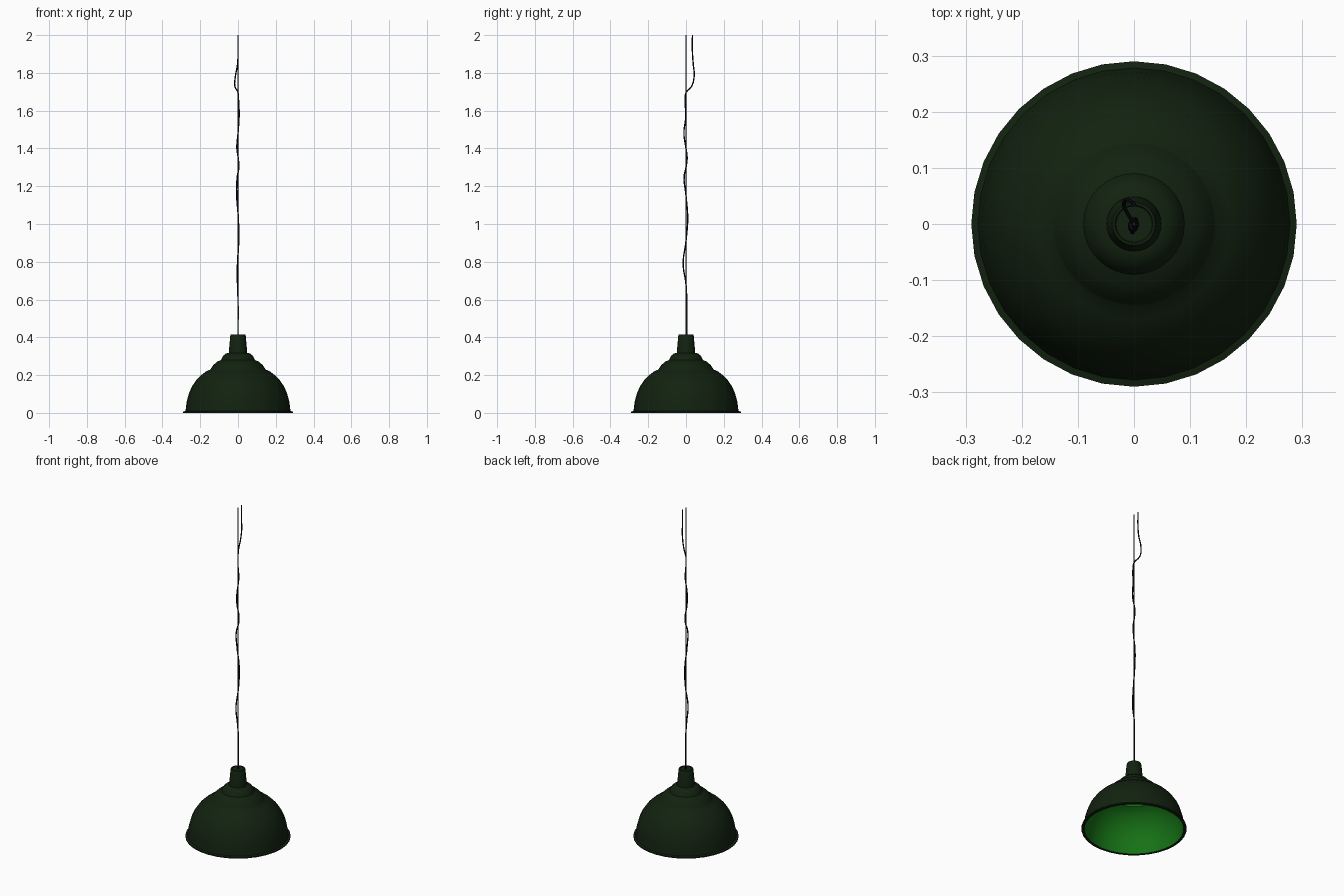
import bpy, bmesh, math

if "Cube" in bpy.data.objects:
    bpy.data.objects.remove(bpy.data.objects["Cube"])

SEG = 32


def material(name, rgb):
    m = bpy.data.materials.new(name)
    m.diffuse_color = (*rgb, 1)
    m.use_nodes = True
    m.node_tree.nodes["Principled BSDF"].inputs["Base Color"].default_value = m.diffuse_color
    return m


GREEN = material("dark_green_enamel", (0.006, 0.016, 0.005))
INNER = material("bright_green_enamel", (0.008, 0.17, 0.008))
BLACK = material("black_cord", (0.003, 0.003, 0.004))
STEEL = material("dark_steel", (0.02, 0.022, 0.035))


def lathe(name, profile, mats, inner_from=None):
    """Revolve a closed (r, z) profile; ends on the axis become poles."""
    bm = bmesh.new()
    rings = []
    for r, z in profile:
        if r == 0:
            rings.append([bm.verts.new((0, 0, z))] * SEG)
        else:
            rings.append([bm.verts.new((r * math.cos(2 * math.pi * i / SEG),
                                        r * math.sin(2 * math.pi * i / SEG), z))
                          for i in range(SEG)])
    for k in range(len(rings) - 1):
        a, b = rings[k], rings[k + 1]
        for i in range(SEG):
            j = (i + 1) % SEG
            f = bm.faces.new(list(dict.fromkeys((a[i], a[j], b[j], b[i]))))
            f.material_index = int(inner_from is not None and k >= inner_from)
    bmesh.ops.recalc_face_normals(bm, faces=bm.faces)
    me = bpy.data.meshes.new(name)
    bm.to_mesh(me)
    bm.free()
    for m in mats:
        me.materials.append(m)
    ob = bpy.data.objects.new(name, me)
    bpy.context.collection.objects.link(ob)
    bpy.ops.object.select_all(action='DESELECT')
    ob.select_set(True)
    bpy.context.view_layer.objects.active = ob
    bpy.ops.object.shade_smooth_by_angle(angle=math.radians(35))
    return ob


def tube(name, points, radius, mat, kind='POLY'):
    """Round cable along a path, smooth when kind is NURBS."""
    cu = bpy.data.curves.new(name, 'CURVE')
    cu.dimensions = '3D'
    cu.bevel_depth = radius
    cu.bevel_resolution = 2
    cu.use_fill_caps = True
    cu.resolution_u = 6
    sp = cu.splines.new(kind)
    if kind == 'BEZIER':
        sp.bezier_points.add(len(points) - 1)
        for bp, p in zip(sp.bezier_points, points):
            bp.co = p
            bp.handle_left_type = bp.handle_right_type = 'AUTO'
    else:
        sp.points.add(len(points) - 1)
        for sp_pt, p in zip(sp.points, points):
            sp_pt.co = (*p, 1)
    cu.materials.append(mat)
    ob = bpy.data.objects.new(name, cu)
    bpy.context.collection.objects.link(ob)
    return ob


# Stepped dome shade: outer skin, flared rim, then the lining
outer = [(0, 0.318), (0.05, 0.318), (0.066, 0.313), (0.08, 0.301), (0.088, 0.285),
         (0.09, 0.28), (0.112, 0.27), (0.13, 0.254), (0.142, 0.236), (0.146, 0.23),
         (0.17, 0.219), (0.195, 0.2), (0.22, 0.175), (0.242, 0.143), (0.259, 0.106),
         (0.271, 0.063), (0.278, 0.01), (0.29, 0.007), (0.29, 0)]
lining = [(0.274, 0), (0.267, 0.062), (0.255, 0.104), (0.238, 0.14), (0.216, 0.171),
          (0.191, 0.196), (0.167, 0.214), (0.142, 0.225), (0.138, 0.234),
          (0.126, 0.25), (0.109, 0.265), (0.086, 0.276), (0.076, 0.298),
          (0.05, 0.312), (0, 0.312)]
lathe("lamp_shade", outer + lining, [GREEN, INNER], inner_from=len(outer))

# Tapered socket cap on top of the shade
lathe("socket_cap", [(0, 0.314), (0.049, 0.314), (0.048, 0.33), (0.041, 0.408),
                     (0.038, 0.415), (0.034, 0.415), (0.032, 0.411), (0, 0.411)],
      [GREEN])

# Straight suspension wire
tube("suspension_wire", [(0, 0, 0.405), (0, 0, 2.0)], 0.0025, STEEL)

# Electric cord wound loosely around the wire, hanging free at the top
cord = [(0, 0.004, 0.405), (0, 0.004, 0.6), (-0.003, 0, 0.68), (-0.003, -0.015, 0.79),
        (0.004, 0, 0.91), (0.002, 0.009, 1.03), (-0.007, 0, 1.15),
        (-0.004, -0.01, 1.25), (0.005, 0, 1.3), (0.001, 0.006, 1.35),
        (-0.006, 0, 1.4), (0, -0.011, 1.48), (0.006, -0.001, 1.57),
        (0.003, -0.005, 1.66), (0, 0, 1.695), (-0.017, 0.03, 1.73),
        (-0.014, 0.043, 1.78), (-0.002, 0.038, 1.85), (0, 0.034, 1.91),
        (0, 0.034, 2.0)]
tube("electric_cord", cord, 0.0035, BLACK, 'BEZIER')
